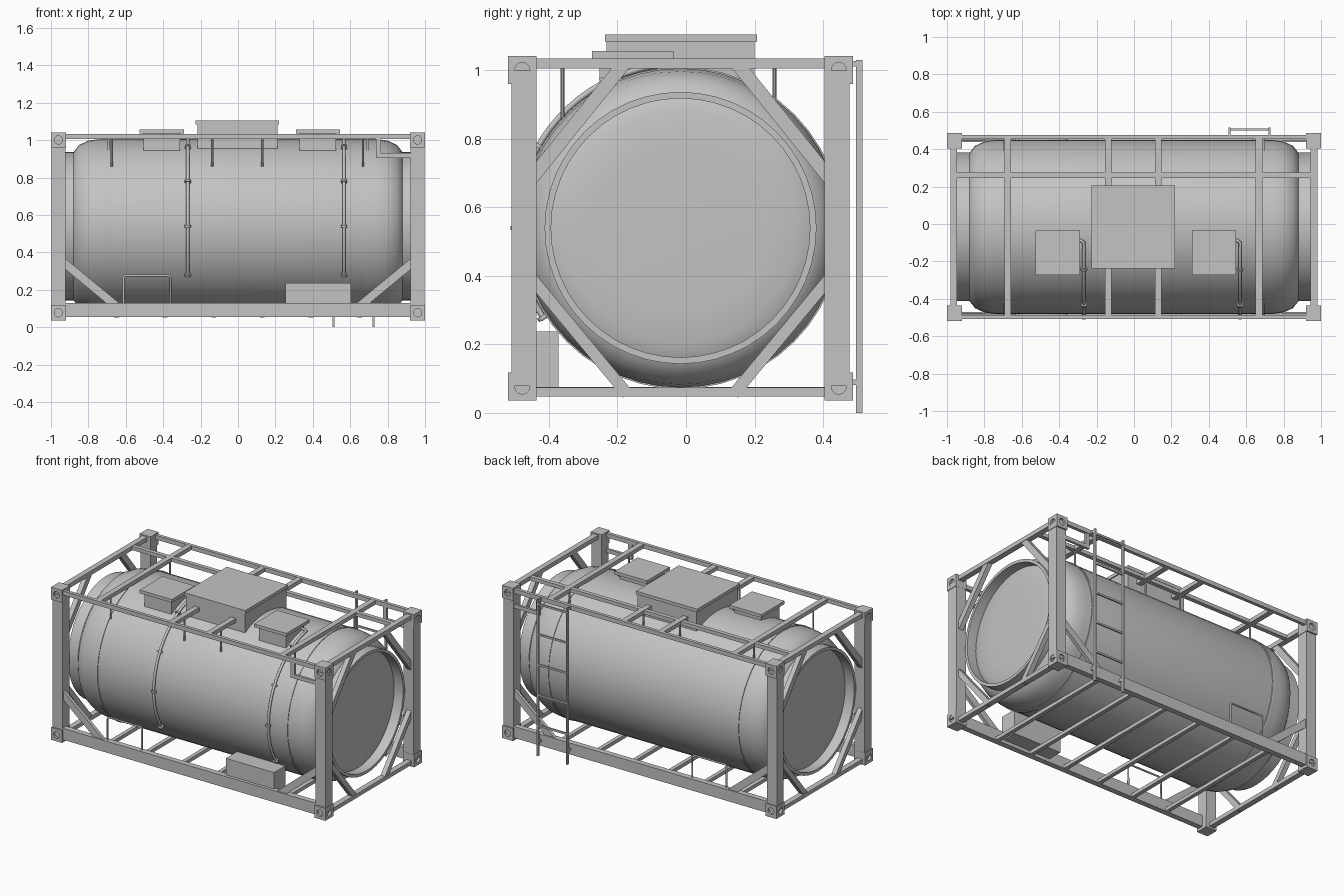
import bpy, bmesh, math
from mathutils import Vector, Matrix

cube = bpy.data.objects.get("Cube")
if cube:
    bpy.data.objects.remove(cube, do_unlink=True)

grey = bpy.data.materials.new("plain_grey")
grey.use_nodes = True
grey.diffuse_color = (0.55, 0.55, 0.55, 1)
grey.node_tree.nodes["Principled BSDF"].inputs["Base Color"].default_value = (0.55, 0.55, 0.55, 1)

CY, CZ, R = -0.016, 0.54, 0.466     # tank axis and radius
SIDES = (-1, 1)


def finish(name, bm, smooth=False):
    bmesh.ops.recalc_face_normals(bm, faces=bm.faces)
    mesh = bpy.data.meshes.new(name)
    bm.to_mesh(mesh)
    bm.free()
    mesh.materials.append(grey)
    obj = bpy.data.objects.new(name, mesh)
    bpy.context.collection.objects.link(obj)
    if smooth:
        bpy.ops.object.select_all(action='DESELECT')
        obj.select_set(True)
        bpy.context.view_layer.objects.active = obj
        bpy.ops.object.shade_smooth_by_angle(angle=math.radians(35))
    return obj


def add_box(bm, x0, x1, y0, y1, z0, z1):
    size = Matrix.Diagonal((x1 - x0, y1 - y0, z1 - z0, 1))
    place = Matrix.Translation(((x0 + x1) / 2, (y0 + y1) / 2, (z0 + z1) / 2))
    bmesh.ops.create_cube(bm, size=1, matrix=place @ size)


def box(name, *bounds):
    bm = bmesh.new()
    add_box(bm, *bounds)
    return finish(name, bm)


def bar(name, p, q, width, depth, normal):
    """Flat bar from p to q whose broad face looks along normal."""
    p, q, n = Vector(p), Vector(q), Vector(normal)
    d = q - p
    side = d.normalized().cross(n)
    m = Matrix((d, side * width, n * depth)).transposed().to_4x4()
    bm = bmesh.new()
    bmesh.ops.create_cube(bm, size=1, matrix=Matrix.Translation((p + q) / 2) @ m)
    return finish(name, bm)


def add_rod(bm, p, q, r, segments=10):
    p, q = Vector(p), Vector(q)
    turn = (q - p).to_track_quat('Z', 'Y').to_matrix().to_4x4()
    bmesh.ops.create_cone(bm, cap_ends=True, segments=segments, radius1=r, radius2=r,
                          depth=(q - p).length, matrix=Matrix.Translation((p + q) / 2) @ turn)


def rods(name, pairs, r, segments=10):
    bm = bmesh.new()
    for p, q in pairs:
        add_rod(bm, p, q, r, segments)
    return finish(name, bm, True)


def lathe(name, profile, steps=48):
    """Turn (x, radius) points about the tank axis."""
    bm = bmesh.new()
    verts = [bm.verts.new((x, CY, CZ + r)) for x, r in profile]
    edges = [bm.edges.new(pair) for pair in zip(verts, verts[1:])]
    bmesh.ops.spin(bm, geom=verts + edges, cent=(0, CY, CZ), axis=(1, 0, 0),
                   angle=math.tau, steps=steps)
    bmesh.ops.remove_doubles(bm, verts=bm.verts, dist=1e-4)
    return finish(name, bm, True)


def tube(name, points, r):
    curve = bpy.data.curves.new(name, 'CURVE')
    curve.dimensions = '3D'
    curve.bevel_depth = r
    curve.bevel_resolution = 2
    curve.use_fill_caps = True
    spline = curve.splines.new('POLY')
    spline.points.add(len(points) - 1)
    for pt, co in zip(spline.points, points):
        pt.co = (*co, 1)
    curve.materials.append(grey)
    obj = bpy.data.objects.new(name, curve)
    bpy.context.collection.objects.link(obj)


# Tank shell with rounded ends
half = [(0.9, 0), (0.9, 0.25), (0.895, 0.34), (0.88, 0.395), (0.85, 0.434),
        (0.80, 0.457), (0.74, R)]
lathe("tank_shell", half + [(-x, r) for x, r in reversed(half)])

for s, end in zip(SIDES, ("right", "left")):
    # End collar and weld seam
    lathe(end + "_end_collar", [(s * 0.86, 0.378), (s * 0.95, 0.378), (s * 0.95, 0.397),
                                (s * 0.86, 0.397), (s * 0.86, 0.378)])
    x = s * 0.693
    lathe(end + "_seam_band", [(x - 0.008, R - 0.01), (x - 0.008, R + 0.004),
                               (x + 0.008, R + 0.004), (x + 0.008, R - 0.01)])
    # End frame beams
    x0, x1 = sorted((s * 0.945, s * 0.982))
    box(end + "_end_top_beam", x0, x1, CY - 0.43, CY + 0.43, 1.006, 1.034)
    box(end + "_end_bottom_beam", x0, x1, CY - 0.43, CY + 0.43, 0.048, 0.074)
    for t, face in zip(SIDES, ("front", "back")):
        tag = f"{face}_{end}"
        # Corner post
        px = sorted((s * 0.923, s * 0.996))
        py = sorted((CY + t * 0.421, CY + t * 0.493))
        box(tag + "_post", *px, *py, 0.08, 1.0)
        # Corner castings with round recesses
        for z in (0.077, 1.001):
            c = box(tag + "_corner_casting", *sorted((s * 0.92, s)),
                    *sorted((CY + t * 0.42, CY + t * 0.503)), z - 0.041, z + 0.041)
            mid = (s * 0.96, CY + t * 0.462, z)
            cut = rods("hole_cutter", [((s * 0.985, mid[1], z), (s * 1.05, mid[1], z)),
                                       ((mid[0], CY + t * 0.488, z), (mid[0], CY + t * 0.56, z))],
                       0.022, 20)
            cut.hide_render = True
            mod = c.modifiers.new("holes", 'BOOLEAN')
            mod.operation, mod.solver, mod.object = 'DIFFERENCE', 'EXACT', cut
            bpy.context.view_layer.objects.active = c
            bpy.ops.object.modifier_apply(modifier=mod.name)
            bpy.data.objects.remove(cut, do_unlink=True)
        # Diagonal braces on the end
        xe = s * 0.963
        bar(tag + "_upper_end_brace", (xe, CY + t * 0.165, 1.02), (xe, CY + t * 0.435, 0.685),
            0.04, 0.032, (1, 0, 0))
        bar(tag + "_lower_end_brace", (xe, CY + t * 0.155, 0.055), (xe, CY + t * 0.435, 0.393),
            0.034, 0.032, (1, 0, 0))
        # Diagonal brace on the long side
        ys = CY + t * 0.472
        bar(tag + "_side_brace", (s * 0.94, ys, 0.352), (s * 0.635, ys, 0.1),
            0.045, 0.022, (0, 1, 0))

for t, face in zip(SIDES, ("front", "back")):
    # Long rails
    box(face + "_top_rail", -0.93, 0.93, *sorted((CY + t * 0.47, CY + t * 0.492)), 1.006, 1.034)
    box(face + "_bottom_rail", -0.93, 0.93, *sorted((CY + t * 0.455, CY + t * 0.492)), 0.053, 0.128)
    # Bracket by the upper corner
    yb = sorted((CY + t * 0.472, CY + t * 0.488))
    box(face + "_bracket_upright", 0.737, 0.765, *yb, 0.905, 1.01)
    box(face + "_bracket_arm", 0.737, 0.93, *yb, 0.905, 0.93)
    # Bent guard hoop
    yh = CY + t * 0.468
    tube(face + "_guard_hoop", [(-0.612, yh, 0.1), (-0.612, yh, 0.265), (-0.602, yh, 0.276),
                                (-0.372, yh, 0.276), (-0.362, yh, 0.265), (-0.362, yh, 0.1)], 0.006)

# Roof crossbars with their supports
box("walkway_rail", -0.95, 0.95, 0.247, 0.275, 1.008, 1.032)
for x in (-0.675, -0.138, 0.13, 0.668):
    box("roof_crossbar", x - 0.018, x + 0.018, CY - 0.475, CY + 0.475, 1.007, 1.033)
    rods("crossbar_support", [((x, y, 0.86), (x, y, 1.01)) for y in (-0.361, 0.258)], 0.006)

# Floor crossbars
for i in range(6):
    x = (i - 2.5) * 0.26
    box("floor_crossbar", x - 0.013, x + 0.013, CY - 0.46, CY + 0.46, 0.052, 0.075)

# Hatch boxes and lids
box("main_hatch_body", -0.217, 0.212, -0.232, 0.2, 0.955, 1.085)
box("main_hatch_lid", -0.227, 0.219, -0.237, 0.207, 1.084, 1.105)
for x, tag in ((-0.408, "right"), (0.427, "left")):
    box(tag + "_valve_box", x - 0.098, x + 0.098, -0.252, -0.06, 0.945, 1.037)
    box(tag + "_valve_lid", x - 0.118, x + 0.118, -0.274, -0.036, 1.035, 1.056)

    # Drain pipe wrapped down the front of the tank
    px, pr = x + 0.14, R + 0.013
    arc = [math.radians(100 + 114 * i / 24) for i in range(25)]
    path = [(px, CY + pr * math.cos(a), CZ + pr * math.sin(a)) for a in arc]
    start = Vector(path[0])
    tube(tag + "_drain_pipe", [start + Vector((-0.055, 0.014, 0)),
                               start + Vector((-0.015, 0.01, 0))] + path, 0.009)
    clips = []
    for deg in (118, 150, 180, 213):
        a = math.radians(deg)
        mid = Vector((px, CY + pr * math.cos(a), CZ + pr * math.sin(a)))
        along = Vector((0, -math.sin(a), math.cos(a))) * 0.006
        clips.append((mid - along, mid + along))
    rods(tag + "_pipe_clips", clips, 0.017, 12)

# Low equipment cabinet
box("equipment_cabinet", 0.253, 0.605, -0.488, -0.372, 0.075, 0.237)

# Ladder
bm = bmesh.new()
for x in (0.511, 0.725):
    add_box(bm, x - 0.005, x + 0.005, 0.497, 0.515, 0, 1.03)
    for z in (0.09, 1.02):
        add_box(bm, x - 0.005, x + 0.005, 0.465, 0.5, z - 0.008, z + 0.008)
for z in (0.2, 0.4, 0.6, 0.8, 1.0):
    add_box(bm, 0.51, 0.726, 0.501, 0.511, z - 0.006, z + 0.006)
finish("ladder", bm)
